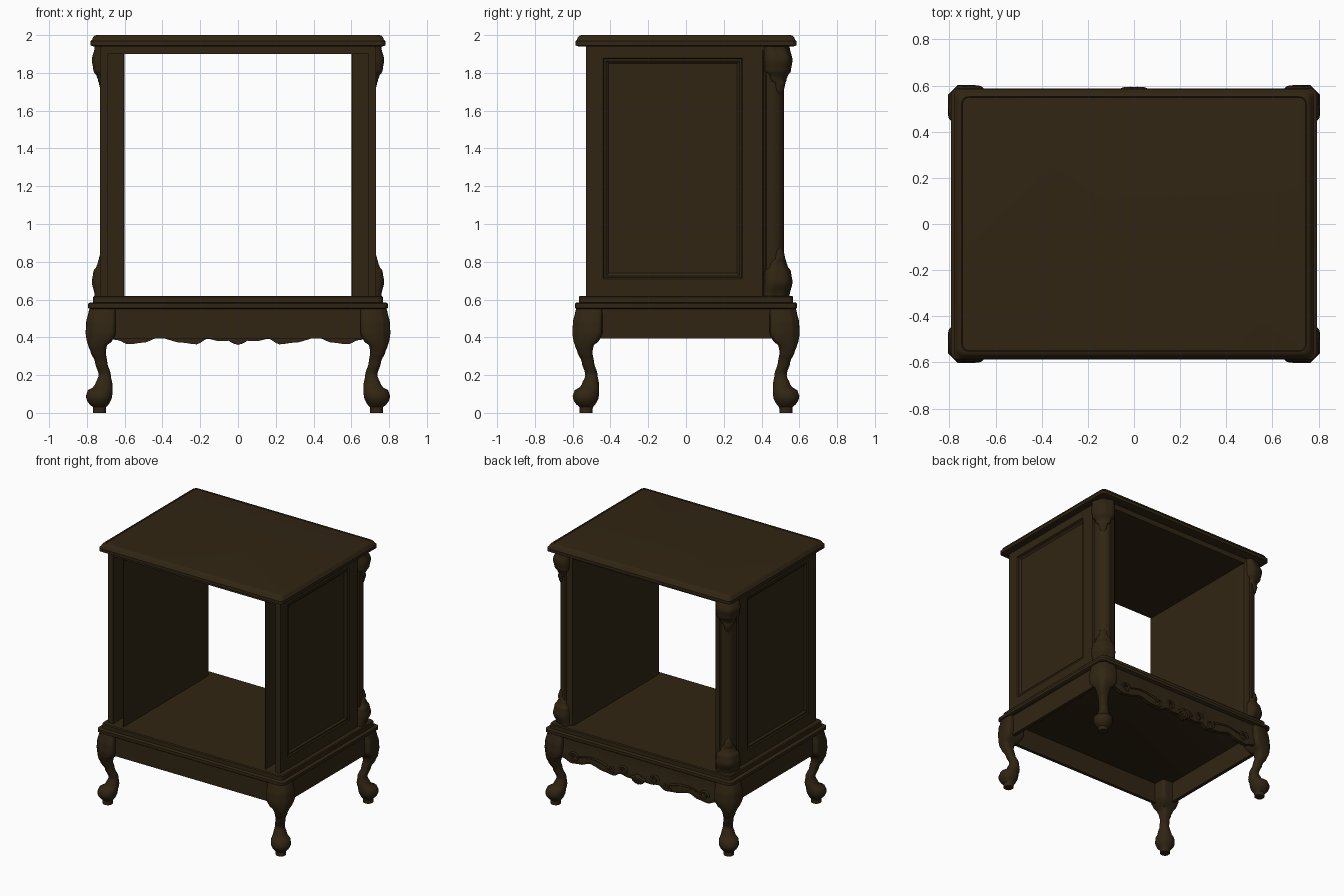
import bpy, bmesh
from math import sin, cos, pi, radians, copysign

if "Cube" in bpy.data.objects:
    bpy.data.objects.remove(bpy.data.objects["Cube"])

wood = bpy.data.materials.new("dark walnut")
wood.use_nodes = True
COLOUR = (0.03, 0.0185, 0.0065, 1)
wood.diffuse_color = COLOUR
wood.node_tree.nodes["Principled BSDF"].inputs["Base Color"].default_value = COLOUR


def finish(ob, angle=35):
    ob.data.materials.append(wood)
    bpy.ops.object.select_all(action='DESELECT')
    ob.select_set(True)
    bpy.context.view_layer.objects.active = ob
    bpy.ops.object.shade_smooth_by_angle(angle=radians(angle))
    return ob


def loft(name, rings, closed=True, caps=True, angle=35):
    """Skin a list of rings that have equal point counts."""
    bm = bmesh.new()
    vs = [[bm.verts.new(p) for p in r] for r in rings]
    n = len(rings[0])
    for a, b in zip(vs, vs[1:]):
        for i in range(n if closed else n - 1):
            j = (i + 1) % n
            bm.faces.new((a[i], a[j], b[j], b[i]))
    if caps:
        bm.faces.new(vs[0])
        bm.faces.new(vs[-1])
    bmesh.ops.recalc_face_normals(bm, faces=bm.faces)
    me = bpy.data.meshes.new(name)
    bm.to_mesh(me)
    bm.free()
    ob = bpy.data.objects.new(name, me)
    bpy.context.collection.objects.link(ob)
    return finish(ob, angle)


def slab_ring(hx, hy, z, r=0.03, n=5):
    """Rounded rectangle at height z."""
    out = []
    for k, (sx, sy) in enumerate([(1, 1), (-1, 1), (-1, -1), (1, -1)]):
        for i in range(n):
            a = (k + i / (n - 1)) * pi / 2
            out.append((sx * (hx - r) + r * cos(a), sy * (hy - r) + r * sin(a), z))
    return out


def slab(name, steps, r=0.03):
    return loft(name, [slab_ring(hx, hy, z, r) for hx, hy, z in steps])


def box(name, x0, x1, y0, y1, z0, z1):
    return loft(name, [[(x0, y0, z), (x1, y0, z), (x1, y1, z), (x0, y1, z)] for z in (z0, z1)])


def lerp(table, t):
    for (a, *p), (b, *q) in zip(table, table[1:]):
        if t <= b:
            f = (t - a) / (b - a)
            f = f * f * (3 - 2 * f)
            return [u + (v - u) * f for u, v in zip(p, q)]
    return list(table[-1][1:])


# moulded top and stepped base
slab("top_board", [(.765, .57, 1.94), (.78, .585, 1.945), (.78, .585, 1.968), (.772, .577, 1.975),
                   (.768, .573, 1.988), (.757, .562, 1.998), (.747, .552, 2.0),
                   (.744, .549, 1.996), (.735, .54, 1.997)])
box("top_rail", -.725, .725, -.525, .515, 1.90, 1.945)
slab("base_moulding", [(.785, .58, .55), (.793, .588, .556), (.793, .588, .578), (.785, .58, .584)])
slab("floor_board", [(.767, .567, .58), (.767, .567, .614), (.761, .561, .62)])

# side walls: framed outer panel, thin inner lining and rounded rear post
for side, s in (("left", 1), ("right", -1)):
    def frame(y0, y1, z0, z1, d, x):
        return [(s * x, y0 + d, z0 + d), (s * x, y1 - d, z0 + d),
                (s * x, y1 - d, z1 - d), (s * x, y0 + d, z1 - d)]
    outer, field = (-.53, .405, .62, 1.94), (-.44, .30, .71, 1.88)
    loft(side + "_panel", [frame(*outer, 0, .69), frame(*outer, 0, .73), frame(*field, 0, .73),
                           frame(*field, .006, .722), frame(*field, .016, .724),
                           frame(*field, .03, .712)], angle=15)
    x0, x1 = sorted((s * .60, s * .606))
    box(side + "_lining", x0, x1, -.53, .41, .62, 1.91)
    plan = [(.60, .40), (.60, .49), (.606, .508), (.62, .518), (.65, .52), (.655, .513), (.662, .52)]
    plan += [(.665 + .065 * cos(a), .455 + .065 * sin(a)) for a in [pi / 2 * (1 - i / 8) for i in range(9)]]
    plan += [(.73, .425), (.718, .42), (.718, .412), (.73, .405), (.73, .40)]
    loft(side + "_rear_post", [[(s * x, y, z) for x, y in plan] for z in (.62, 1.92)])

    # carved leaves wrapping the post at both ends
    leaf = [(0, 59, .125), (.28, 58, .152), (.5, 55, .142), (.6, 38, .124),
            (.68, 36, .114), (.76, 20, .12), (.88, 17, .112), (1, 2, .1)]
    for end, z_end, dz in (("upper", 1.94, -.26), ("lower", .62, .26)):
        rows, n = [], 16
        for k in range(25):
            t = k / 24
            w, d = lerp(leaf, t)
            row = []
            for i in range(n + 1):
                u = 2 * i / n - 1
                a = radians(45 + u * w)
                r = .1 + (d - .1) * (1 - u * u) + .005 * cos(u * 3 * pi) * (1 - t)
                r = .08 if i in (0, n) else r
                row.append((s * (.64 + r * cos(a)), .43 + r * sin(a), z_end + dz * t))
            rows.append(row)
        loft(f"{side}_{end}_corner_leaf", rows, closed=False, caps=False, angle=50)

# cabriole legs: height, inner edge, outer edge, squareness, corner cut
leg = [(0, .70, .768, 2.4, 2), (.03, .698, .768, 2.4, 2), (.055, .677, .796, 2.2, 2),
       (.085, .666, .806, 2.1, 2), (.115, .664, .798, 2.1, 2), (.145, .664, .758, 2.2, 2),
       (.20, .673, .738, 2.4, 2), (.27, .692, .757, 2.5, 1.7), (.32, .70, .779, 3, 1.6),
       (.355, .695, .793, 3.5, 1.55), (.385, .662, .802, 5, 1.5), (.42, .648, .807, 6, 1.48),
       (.48, .648, .804, 7, 1.48), (.53, .648, .793, 7, 1.5), (.555, .648, .785, 7, 1.5)]
for fb, sy in (("front", -1), ("back", 1)):
    for lr, sx in (("left", 1), ("right", -1)):
        rings = []
        for k in range(38):
            z = .555 * k / 37
            lo, hi, e, cut = lerp(leg, z)
            c, h = (lo + hi) / 2, (hi - lo) / 2
            ring = []
            for i in range(28):
                a = 2 * pi * (i + .5) / 28
                u = copysign(abs(cos(a)) ** (2 / e), cos(a))
                v = copysign(abs(sin(a)) ** (2 / e), sin(a))
                over = max(0, u + v - cut) / 2
                ring.append((sx * (c + h * (u - over)), sy * (c - .205 + h * (v - over)), z))
            rings.append(ring)
        loft(f"{fb}_{lr}_leg", rings, angle=45)

# plain aprons
box("front_apron", -.67, .67, -.56, -.535, .395, .555)
for side, s in (("left", 1), ("right", -1)):
    x0, x1 = sorted((s * .735, s * .762))
    box(side + "_apron", x0, x1, -.46, .46, .395, .555)

# scalloped rear apron
edge = [(0, .36), (.05, .382), (.1, .38), (.16, .392), (.22, .363), (.3, .372),
        (.42, .398), (.5, .372), (.58, .363), (.64, .385), (.68, .392)]
rings = []
for k in range(81):
    x = -.67 + 1.34 * k / 80
    z = lerp(edge, abs(x))[0]
    rings.append([(x, .535, z), (x, .565, z), (x, .572, z + .03), (x, .56, z + .07),
                  (x, .56, .555), (x, .535, .555)])
loft("back_apron", rings)


def carving(name, pts, depth):
    """Round carved strand that thins toward its end."""
    cu = bpy.data.curves.new(name, 'CURVE')
    cu.dimensions = '3D'
    cu.bevel_depth, cu.bevel_resolution = depth, 2
    sp = cu.splines.new('POLY')
    sp.points.add(len(pts) - 1)
    for i, (p, q) in enumerate(zip(sp.points, pts)):
        p.co = (*q, 1)
        p.radius = 1 - .5 * i / len(pts)
    ob = bpy.data.objects.new(name, cu)
    bpy.context.collection.objects.link(ob)
    cu.materials.append(wood)


# scrolls and a fan shell carved on the rear apron
for side, s in (("left", 1), ("right", -1)):
    for k, (cx, cz, r, turn) in enumerate([(.13, .425, .035, 1), (.24, .405, .032, -1), (.55, .415, .04, 1)]):
        pts = []
        for i in range(25):
            a, q = turn * i / 24 * 2.6 * pi, r * (1 - .75 * i / 24)
            pts.append((s * (cx + q * cos(a)), .568, cz + q * sin(a)))
        carving(f"{side}_scroll_{k}", pts, .009)
    carving(side + "_vine", [(s * (.27 + .25 * i / 16), .568, .425 + .022 * sin(i / 16 * pi))
                             for i in range(17)], .009)
for k in range(7):
    a = radians(-150 + 20 * k) if k else radians(-150)
    carving(f"shell_rib_{k}", [(.065 * f * cos(a), .575 + .01 * sin(f * pi), .43 + .062 * f * sin(a))
                               for f in (1, .8, .6, .4, .2, 0)], .013)
